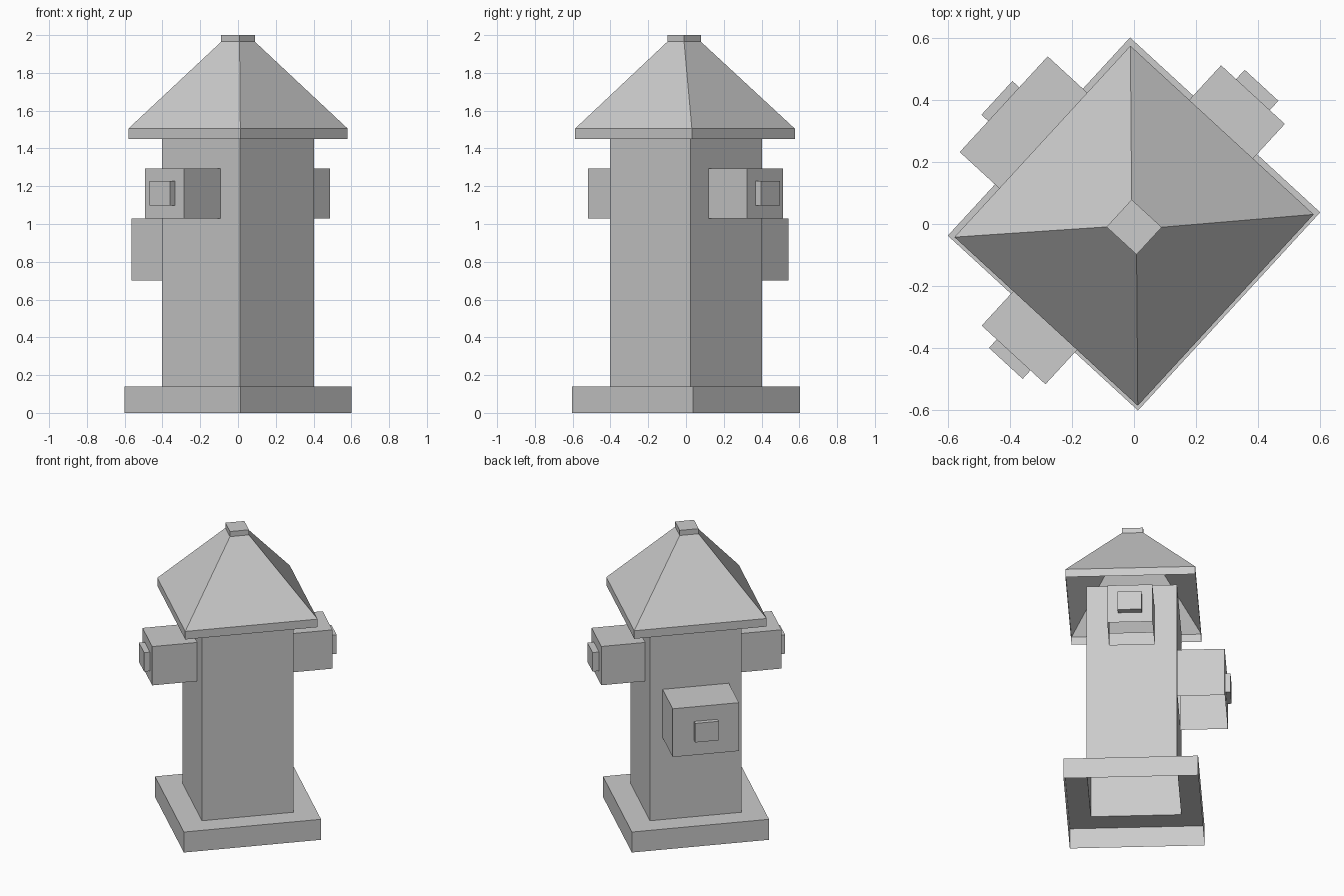
import bpy, bmesh, math
from mathutils import Matrix

cube = bpy.data.objects.get("Cube")
if cube:
    bpy.data.objects.remove(cube, do_unlink=True)

TURN = math.radians(47.4)
BODY = (0.29, 0.28)
BASE_TOP, BODY_TOP = 0.14, 1.45

grey = bpy.data.materials.new("plain_grey")
grey.use_nodes = True
grey.diffuse_color = (0.6, 0.6, 0.6, 1)
grey.node_tree.nodes["Principled BSDF"].inputs["Base Color"].default_value = (0.6, 0.6, 0.6, 1)


def finish(name, bm, quarter=0):
    """Store the mesh as an object, turned by quarter turns onto its side."""
    bm.transform(Matrix.Rotation(quarter * math.pi / 2, 4, "Z"))
    mesh = bpy.data.meshes.new(name)
    bm.to_mesh(mesh)
    bm.free()
    mesh.materials.append(grey)
    obj = bpy.data.objects.new(name, mesh)
    obj.rotation_euler.z = TURN
    bpy.context.collection.objects.link(obj)


def ring(bm, z, hx, hy, c=0.0):
    return [bm.verts.new((c + sx * hx, c + sy * hy, z))
            for sx, sy in ((-1, -1), (1, -1), (1, 1), (-1, 1))]


def loft(bm, rings):
    for lo, hi in zip(rings, rings[1:]):
        for i in range(4):
            j = (i + 1) % 4
            bm.faces.new((lo[i], lo[j], hi[j], hi[i]))


def upright(bm, x, w, z0, z1):
    """Four corners of an upright rectangle facing +x."""
    return [bm.verts.new((x, y, z))
            for y, z in ((-w, z0), (w, z0), (w, z1), (-w, z1))]


# Base: hollow plinth with a ring-shaped top
bm = bmesh.new()
loft(bm, [ring(bm, 0, 0.435, 0.4175), ring(bm, BASE_TOP, 0.435, 0.4175),
          ring(bm, BASE_TOP, *BODY)])
finish("base", bm)

# Roof: hollow rim, slopes and closed finial
bm = bmesh.new()
rings = [ring(bm, 1.45, 0.42, 0.4025, -0.004), ring(bm, 1.505, 0.42, 0.4025, -0.004),
         ring(bm, 1.965, 0.06, 0.066, -0.007), ring(bm, 2, 0.06, 0.066, -0.007)]
loft(bm, rings)
bm.faces.new(rings[-1])
finish("roof", bm)

# Outlets by quarter turn: name, half width, bottom, top, reach, cap reach
OUTLETS = {
    0: ("back_left_outlet", 0.14, 1.03, 1.295, 0.568, 0.609),
    1: ("large_outlet", 0.21, 0.70, 1.03, 0.572, 0.602),
    2: ("front_right_outlet", 0.14, 1.03, 1.295, 0.575, 0.612),
}

for k in range(4):
    wall_x, wall_w = BODY[k % 2], BODY[(k + 1) % 2]

    # Body wall, framed around the opening of its outlet
    bm = bmesh.new()
    outer = upright(bm, wall_x, wall_w, BASE_TOP, BODY_TOP)
    if k not in OUTLETS:
        bm.faces.new(outer)
        finish("body_wall_%d" % k, bm, k)
        continue
    name, w, z0, z1, reach, cap_reach = OUTLETS[k]
    loft(bm, [outer, upright(bm, wall_x, w, z0, z1)])
    finish("body_wall_%d" % k, bm, k)

    # Outlet: open below and towards the body
    bm = bmesh.new()
    back, front = upright(bm, wall_x, w, z0, z1), upright(bm, reach, w, z0, z1)
    for i, j in ((1, 2), (2, 3), (3, 0)):
        bm.faces.new((back[i], back[j], front[j], front[i]))
    bm.faces.new(front)
    finish(name, bm, k)

    # Small cap on the outlet
    bm = bmesh.new()
    mid = (z0 + z1) / 2
    back = upright(bm, reach, 0.074, mid - 0.065, mid + 0.065)
    front = upright(bm, cap_reach, 0.074, mid - 0.065, mid + 0.065)
    loft(bm, [back, front])
    bm.faces.new(front)
    finish(name + "_cap", bm, k)
